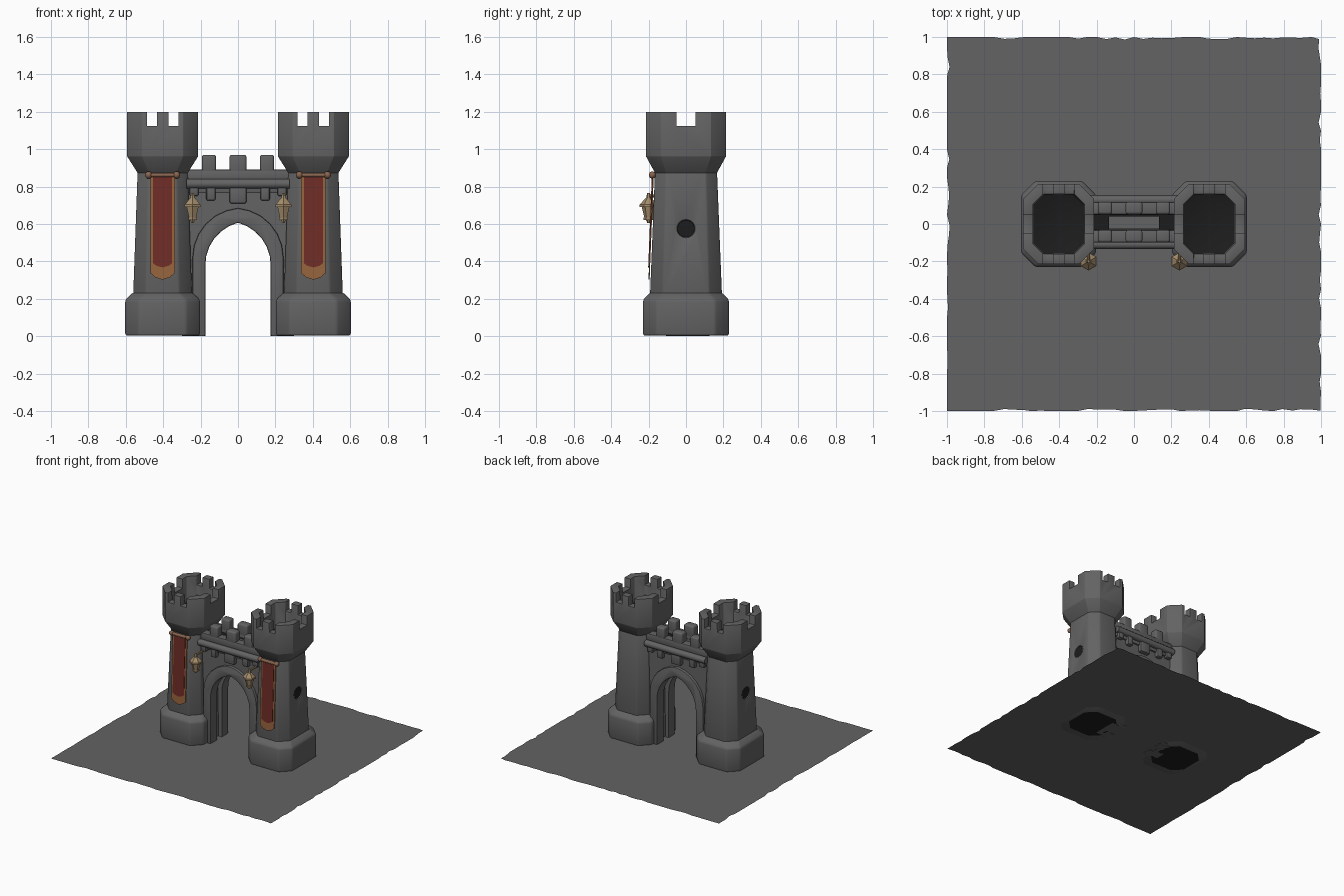
import bpy, bmesh, math, random
from mathutils import Vector, Matrix

if "Cube" in bpy.data.objects:
    bpy.data.objects.remove(bpy.data.objects["Cube"])

random.seed(4)


def mat(name, rgb):
    m = bpy.data.materials.new(name)
    m.diffuse_color = (*rgb, 1)
    m.use_nodes = True
    m.node_tree.nodes["Principled BSDF"].inputs["Base Color"].default_value = m.diffuse_color
    return m


STONE = mat("grey stone", (0.125, 0.125, 0.128))
DARK = mat("dark interior", (0.012, 0.012, 0.012))
RED = mat("banner red", (0.16, 0.026, 0.02))
TRIM = mat("banner trim", (0.30, 0.125, 0.045))
ROD = mat("rod brown", (0.25, 0.13, 0.08))
BRASS = mat("lantern tan", (0.38, 0.27, 0.15))
CY = 0.01  # middle of the gate wall in y


def make(name, bm, *mats):
    bmesh.ops.recalc_face_normals(bm, faces=bm.faces)
    me = bpy.data.meshes.new(name)
    bm.to_mesh(me)
    bm.free()
    for m in mats:
        me.materials.append(m)
    ob = bpy.data.objects.new(name, me)
    bpy.context.collection.objects.link(ob)
    return ob


def finish(ob, bevel=0.0, cutters=(), segments=2, angle=35):
    """Cut, round the edges, apply and smooth."""
    for c in cutters:
        m = ob.modifiers.new("cut", 'BOOLEAN')
        m.object, m.operation, m.solver = c, 'DIFFERENCE', 'EXACT'
    if bevel:
        b = ob.modifiers.new("round", 'BEVEL')
        b.width, b.segments, b.limit_method = bevel, segments, 'ANGLE'
        b.angle_limit = math.radians(25)
    bpy.context.view_layer.update()
    dg = bpy.context.evaluated_depsgraph_get()
    me = bpy.data.meshes.new_from_object(ob.evaluated_get(dg))
    ob.modifiers.clear()
    ob.data = me
    for c in cutters:
        bpy.data.objects.remove(c)
    bpy.ops.object.select_all(action='DESELECT')
    ob.select_set(True)
    bpy.context.view_layer.objects.active = ob
    bpy.ops.object.shade_smooth_by_angle(angle=math.radians(angle))
    return ob


def box(name, x, y, z, *mats):
    """Box from (min, max) ranges."""
    bm = bmesh.new()
    bmesh.ops.create_cube(bm, size=1)
    for v in bm.verts:
        v.co = [r[0] + (c + 0.5) * (r[1] - r[0]) for c, r in zip(v.co, (x, y, z))]
    return make(name, bm, *mats)


def prism(name, outline, y0, y1, *mats):
    """Outline in x, z extruded along y."""
    bm = bmesh.new()
    a = [bm.verts.new((x, y0, z)) for x, z in outline]
    b = [bm.verts.new((x, y1, z)) for x, z in outline]
    bm.faces.new(a)
    bm.faces.new(b[::-1])
    for i in range(len(a)):
        j = (i + 1) % len(a)
        bm.faces.new((a[i], b[i], b[j], a[j]))
    return make(name, bm, *mats)


def rod(name, p, q, r, m, r2=None, n=12):
    p, q = Vector(p), Vector(q)
    bm = bmesh.new()
    mx = Matrix.Translation((p + q) / 2) @ (q - p).to_track_quat('Z', 'Y').to_matrix().to_4x4()
    bmesh.ops.create_cone(bm, cap_ends=True, segments=n, radius1=r,
                          radius2=r if r2 is None else r2, depth=(q - p).length, matrix=mx)
    return make(name, bm, m)


def octagon(cx, hx, hy, c):
    pts = [(hx, hy - c), (hx - c, hy)]
    pts += [(-x, y) for x, y in pts[::-1]]
    pts += [(-x, -y) for x, y in pts]
    return [(cx + x, y) for x, y in pts]


def loft(name, cx, rings, *mats):
    """Stack of octagons (hx, hy, corner, z), capped at both ends."""
    bm = bmesh.new()
    loops = [[bm.verts.new((x, y, z)) for x, y in octagon(cx, hx, hy, c)] for hx, hy, c, z in rings]
    for a, b in zip(loops, loops[1:]):
        for i in range(8):
            j = (i + 1) % 8
            bm.faces.new((a[i], a[j], b[j], b[i]))
    bm.faces.new(loops[0][::-1])
    top = bm.faces.new(loops[-1])
    top.material_index = len(mats) - 1
    return make(name, bm, *mats)


def arch(w, spring, apex, n=6):
    """Pointed arch from right foot to left foot."""
    h = apex - spring
    r = (w * w + h * h) / (2 * w)
    end = math.asin(min(1, h / r))
    right = [(w - r + r * math.cos(end * i / n), spring + r * math.sin(end * i / n)) for i in range(n + 1)]
    right[-1] = (0, apex)
    return [(w, 0)] + right + [(-x, z) for x, z in right[-2::-1]] + [(-w, 0)]


# ground sheet with a slightly ragged rim
bm = bmesh.new()
bmesh.ops.create_grid(bm, x_segments=40, y_segments=40, size=1)
for v in bm.verts:
    if v.is_boundary:
        k = 1 - random.random() ** 3 * 0.014
        v.co = (v.co.x * k, v.co.y * k, 0)
    v.co.z = 0.004
make("ground", bm, STONE)

for s, side in ((-1, "left"), (1, "right")):
    cx = s * 0.403
    # tower foot, tapered shaft and hollow crown
    finish(loft(side + "_tower_foot", cx, [(0.2, 0.23, 0.075, 0.003), (0.2, 0.23, 0.075, 0.195),
                                           (0.157, 0.19, 0.07, 0.235)], STONE), 0.012)
    hole = rod("window_cutter", (cx + s * 0.115, 0, 0.575), (cx + s * 0.3, 0, 0.575), 0.046, STONE, n=24)
    finish(loft(side + "_tower_shaft", cx, [(0.158, 0.193, 0.07, 0.2), (0.133, 0.165, 0.06, 0.9)],
                STONE), 0.01, [hole])
    rod(side + "_window_dark", (cx + s * 0.112, 0, 0.575), (cx + s * 0.137, 0, 0.575), 0.0455, DARK, n=24)
    gaps = [box("gap_cutter", (cx + a, cx + b), (-0.4, 0.4), (1.125, 1.4), STONE)
            for a, b in ((-0.084, -0.031), (0.031, 0.084))]
    gaps.append(box("gap_cutter", (cx - 0.3, cx + 0.3), (-0.05, 0.05), (1.125, 1.4), STONE))
    finish(loft(side + "_tower_crown", cx,
                [(0.133, 0.165, 0.06, 0.872), (0.19, 0.214, 0.08, 0.962), (0.19, 0.214, 0.08, 1.2),
                 (0.138, 0.16, 0.055, 1.2), (0.135, 0.157, 0.055, 0.99)], STONE, DARK), 0.009, gaps)
    # dark hollow seen from beneath
    bm = bmesh.new()
    bm.faces.new([bm.verts.new((x, y, 0)) for x, y in octagon(cx, 0.16, 0.16, 0.07)])
    make(side + "_tower_underside", bm, DARK)

    # banner: trim sheet with red inlay, leaning with the tower
    for nm, w, zt, zs, zb, off, m in (("trim", 0.065, 0.87, 0.338, 0.302, 0.0, TRIM),
                                      ("cloth", 0.051, 0.866, 0.39, 0.368, 0.004, RED)):
        pts = [(cx - w, zt), (cx + w, zt), (cx + w, zs), (cx + w * 0.6, zs - (zs - zb) * 0.65),
               (cx, zb), (cx - w * 0.6, zs - (zs - zb) * 0.65), (cx - w, zs)]
        b = prism(side + "_banner_" + nm, pts, -0.006 - off, 0.0, m)
        for v in b.data.vertices:
            v.co.y += -0.172 - (0.87 - v.co.z) * 0.04
    rod(side + "_banner_rod", (cx - 0.075, -0.18, 0.862), (cx + 0.075, -0.18, 0.862), 0.012, ROD)
    for e in (-1, 1):
        bm = bmesh.new()
        bmesh.ops.create_uvsphere(bm, u_segments=12, v_segments=8, radius=0.019,
                                  matrix=Matrix.Translation((cx + e * 0.075, -0.18, 0.862)))
        finish(make(side + "_rod_knob", bm, ROD), angle=60)

    # lantern: six-sided stack on a wall arm
    lx, ly = s * 0.243, -0.2
    for nm, z0, z1, r0, r1 in (("tip", 0.606, 0.622, 0.007, 0.014), ("base", 0.622, 0.634, 0.026, 0.026),
                               ("body", 0.634, 0.692, 0.022, 0.037), ("rim", 0.692, 0.704, 0.049, 0.049),
                               ("roof", 0.704, 0.738, 0.047, 0.017), ("finial", 0.738, 0.766, 0.013, 0.008)):
        rod(side + "_lantern_" + nm, (lx, ly, z0), (lx, ly, z1), r0, BRASS, r1, 6)
    rod(side + "_lantern_arm", (lx, ly, 0.75), (lx, -0.07, 0.75), 0.008, BRASS, n=8)

# gate wall with pointed opening, portcullis slot and dark walkway
inner = arch(0.175, 0.38, 0.607)
wall = prism("gate_wall", [(0.3, 0), (0.3, 0.86), (-0.3, 0.86), (-0.3, 0)] + inner[::-1],
             CY - 0.095, CY + 0.095, STONE, DARK)
for f in wall.data.polygons:
    if f.center.z > 0.85 and abs(f.normal.z) > 0.9:
        f.material_index = 1
finish(wall, 0, [box("slot_cutter", (-0.21, 0.21), (-0.025, 0.04), (-0.1, 0.78), STONE),
                 box("slot_cutter", (-0.135, 0.135), (-0.03, 0.04), (0.7, 1), STONE)])

outer = arch(0.243, 0.42, 0.685)
for d, nm in ((-1, "front"), (1, "back")):
    # moulded arch surround
    ya, yb = sorted((CY + d * 0.07, CY + d * 0.118))
    finish(prism(nm + "_arch_surround", outer + inner[::-1], ya, yb, STONE), 0.008)
    # parapet, merlons, round cornice and corbels
    pa, pb = sorted((CY + d * 0.042, CY + d * 0.108))
    finish(box(nm + "_parapet", (-0.28, 0.28), (pa, pb), (0.83, 0.892), STONE), 0.008)
    for x, w in ((-0.155, 0.038), (0, 0.045), (0.155, 0.038)):
        finish(box(nm + "_merlon", (x - w, x + w), (pa, pb), (0.87, 0.97), STONE), 0.013, segments=3)
    finish(rod(nm + "_cornice", (-0.275, CY + d * 0.118, 0.815), (0.275, CY + d * 0.118, 0.815),
               0.026, STONE))
    ca, cb = sorted((CY + d * 0.08, CY + d * 0.128))
    for x, w, z in ((-0.235, 0.025, 0.75), (-0.145, 0.025, 0.725), (0, 0.045, 0.71),
                    (0.145, 0.025, 0.725), (0.235, 0.025, 0.75)):
        finish(box(nm + "_corbel", (x - w, x + w), (ca, cb), (z, 0.81), STONE), 0.01)
    finish(box(nm + "_frieze", (-0.275, 0.275), sorted((CY + d * 0.08, CY + d * 0.108)),
               (0.765, 0.84), STONE), 0.006)
